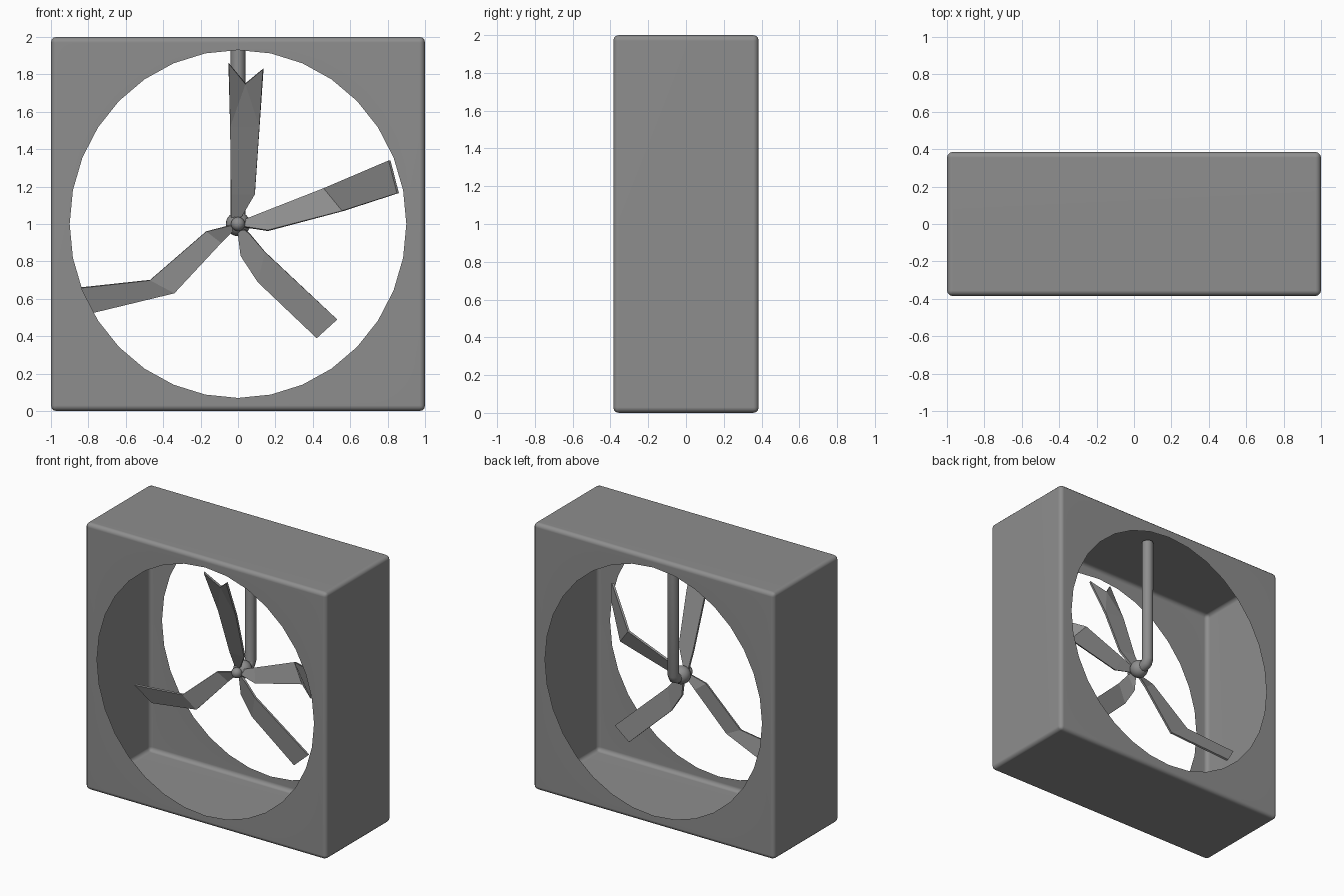
import bpy, bmesh, math
from mathutils import Vector

if "Cube" in bpy.data.objects:
    bpy.data.objects.remove(bpy.data.objects["Cube"], do_unlink=True)

GREY = (0.27, 0.27, 0.27, 1)
metal = bpy.data.materials.new("grey_metal")
metal.use_nodes = True
metal.diffuse_color = GREY
metal.node_tree.nodes["Principled BSDF"].inputs["Base Color"].default_value = GREY

HALF_DEPTH = 0.385
CENTRE = Vector((0, 0, 1))


def add_mesh(name, bm):
    mesh = bpy.data.meshes.new(name)
    bm.to_mesh(mesh)
    bm.free()
    mesh.materials.append(metal)
    obj = bpy.data.objects.new(name, mesh)
    bpy.context.collection.objects.link(obj)
    return obj


def smooth(obj):
    bpy.ops.object.select_all(action="DESELECT")
    obj.select_set(True)
    bpy.context.view_layer.objects.active = obj
    bpy.ops.object.shade_smooth_by_angle(angle=math.radians(40))


# Housing: hollow thin-walled box with rounded edges and a round opening front and back
def build_housing():
    bm = bmesh.new()
    bmesh.ops.create_cube(bm, size=2)
    bmesh.ops.scale(bm, vec=(1, HALF_DEPTH, 1), verts=bm.verts)
    bmesh.ops.translate(bm, vec=CENTRE, verts=bm.verts)
    bmesh.ops.bevel(bm, geom=bm.edges[:], offset=0.03, segments=3,
                    profile=0.5, affect="EDGES")
    for side in (-1, 1):
        normal = Vector((0, side, 0))
        plate = max(bm.faces, key=lambda f: f.normal.dot(normal) * f.calc_area())
        border = list(plate.edges)
        bmesh.ops.delete(bm, geom=[plate], context="FACES_ONLY")
        rim = []
        for i in range(32):
            a = math.tau * i / 32
            rim.append(bm.verts.new((0.9 * math.sin(a), side * HALF_DEPTH,
                                     1 + 0.93 * math.cos(a))))
        circle = [bm.edges.new((rim[i], rim[i - 1])) for i in range(32)]
        bmesh.ops.triangle_fill(bm, use_beauty=True, use_dissolve=False,
                                edges=border + circle, normal=normal)
        bm.normal_update()
    bmesh.ops.recalc_face_normals(bm, faces=bm.faces[:])
    housing = add_mesh("housing", bm)
    smooth(housing)
    housing.modifiers.new("flat_panels", "WEIGHTED_NORMAL").keep_sharp = True


build_housing()


# Blades: bent sheet strips, each row giving the two edge points from hub to tip
def build_blade(name, rows, notch=None):
    bm = bmesh.new()
    pairs = [[bm.verts.new(p) for p in row] for row in rows]
    for i, ((a, b), (c, d)) in enumerate(zip(pairs, pairs[1:])):
        if notch and i == len(rows) - 2:
            n = bm.verts.new(notch)
            for tri in ((a, b, n), (b, d, n), (a, n, c)):
                bm.faces.new(tri)
        else:
            bm.faces.new((a, b, d, c))
    blade = add_mesh(name, bm)
    sheet = blade.modifiers.new("thickness", "SOLIDIFY")
    sheet.thickness = 0.015
    sheet.offset = 0


build_blade("upper_blade", [
    ((-0.035, 0.02, 1.03), (0.02, 0, 1.04)),
    ((-0.037, -0.04, 1.16), (0.09, -0.05, 1.16)),
    ((-0.042, -0.17, 1.52), (0.115, -0.18, 1.52)),
    ((-0.05, -0.33, 1.86), (0.135, -0.325, 1.83))], notch=(0.04, -0.26, 1.75))

build_blade("left_blade", [
    ((0.03, 0.02, 1.02), (0.03, 0, 0.985)),
    ((0.13, 0.02, 1.06), (0.16, -0.02, 0.965)),
    ((0.46, 0.02, 1.19), (0.56, -0.03, 1.07)),
    ((0.81, -0.29, 1.34), (0.855, -0.35, 1.165))])

build_blade("right_blade", [
    ((-0.03, 0, 0.995), (-0.02, 0.02, 0.97)),
    ((-0.17, 0, 0.96), (-0.09, 0.02, 0.9)),
    ((-0.47, 0.02, 0.7), (-0.34, 0, 0.63)),
    ((-0.88, 0.04, 0.655), (-0.78, 0.1, 0.525))])

build_blade("lower_blade", [
    ((0.035, 0, 0.97), (0, 0.02, 0.96)),
    ((0.06, 0, 0.95), (0.015, 0.02, 0.83)),
    ((0.145, 0, 0.85), (0.105, 0.02, 0.69)),
    ((0.53, 0.08, 0.49), (0.42, 0.07, 0.39))])


# Hub and nose cap
def build_ball(name, y, radius):
    bm = bmesh.new()
    bmesh.ops.create_uvsphere(bm, u_segments=20, v_segments=12, radius=radius)
    bmesh.ops.translate(bm, vec=CENTRE + Vector((0, y, 0)), verts=bm.verts)
    smooth(add_mesh(name, bm))


build_ball("hub", 0.055, 0.065)
build_ball("nose_cap", -0.015, 0.037)

# Support rod: hangs from the housing top and turns forward into the hub
path = bpy.data.curves.new("support_rod", "CURVE")
path.dimensions = "3D"
path.bevel_depth = 0.04
path.bevel_resolution = 3
path.use_fill_caps = True
points = [(0, 0.15, 1.99), (0, 0.15, 1.04), (0, 0.138, 1.012), (0, 0.11, 1), (0, 0.05, 1)]
spline = path.splines.new("POLY")
spline.points.add(len(points) - 1)
for point, co in zip(spline.points, points):
    point.co = (*co, 1)
path.materials.append(metal)
rod = bpy.data.objects.new("support_rod", path)
bpy.context.collection.objects.link(rod)
bpy.ops.object.select_all(action="DESELECT")
rod.select_set(True)
bpy.context.view_layer.objects.active = rod
bpy.ops.object.convert(target="MESH")
smooth(bpy.context.view_layer.objects.active)
